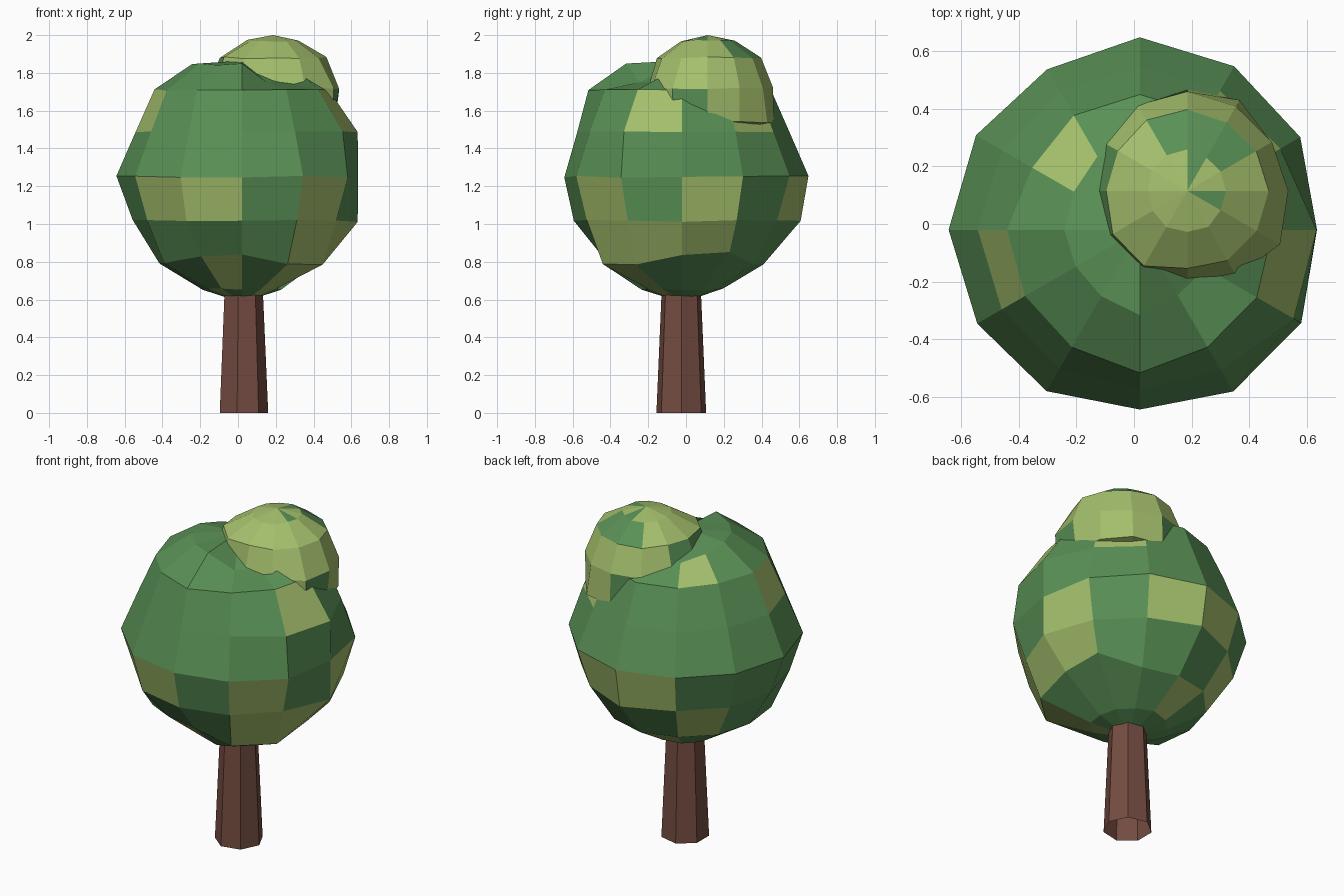
import bpy, bmesh, math, random
from mathutils import Matrix, Vector

if "Cube" in bpy.data.objects:
    bpy.data.objects.remove(bpy.data.objects["Cube"])

SEGMENTS = 12


def make_material(name, rgb):
    mat = bpy.data.materials.new(name)
    mat.use_nodes = True
    mat.diffuse_color = (*rgb, 1)
    mat.node_tree.nodes["Principled BSDF"].inputs["Base Color"].default_value = (*rgb, 1)
    return mat


bark = make_material("bark_brown", (0.175, 0.072, 0.053))
leaf = make_material("leaf_green", (0.1, 0.28, 0.092))
light_leaf = make_material("light_leaf_green", (0.37, 0.52, 0.15))


def finish(bm, name, materials):
    bmesh.ops.recalc_face_normals(bm, faces=bm.faces)
    mesh = bpy.data.meshes.new(name)
    bm.to_mesh(mesh)
    bm.free()
    for mat in materials:
        mesh.materials.append(mat)
    obj = bpy.data.objects.new(name, mesh)
    bpy.context.collection.objects.link(obj)


def leaf_ball(name, center, bottom, rings, top, pattern, seed, bulges):
    """Faceted ball from (radius, height) rings; 'x' in the pattern marks light faces.
    Bulges move single ring points by (radius, height)."""
    rng = random.Random(seed)
    bm = bmesh.new()
    cx, cy = center
    loops = []
    for row, (radius, height) in enumerate(rings):
        loop = []
        for k in range(SEGMENTS):
            angle = math.tau * k / SEGMENTS
            dr, dz = bulges.get((row, k), (0, 0))
            r = radius + dr + rng.uniform(-0.007, 0.007)
            z = height + dz + rng.uniform(-0.005, 0.005)
            loop.append(bm.verts.new((cx + r * math.cos(angle), cy + r * math.sin(angle), z)))
        loops.append(loop)
    low = bm.verts.new((cx, cy, bottom))
    high = bm.verts.new((cx, cy, top))

    def add(verts, row, k):
        bm.faces.new(verts).material_index = int(pattern[row][k] == "x")

    for k in range(SEGMENTS):
        n = (k + 1) % SEGMENTS
        add((low, loops[0][n], loops[0][k]), 0, k)
        for row in range(len(rings) - 1):
            a, b = loops[row], loops[row + 1]
            add((a[k], a[n], b[n], b[k]), row + 1, k)
        add((loops[-1][k], loops[-1][n], high), len(rings), k)
    finish(bm, name, (leaf, light_leaf))


# Tapered seven-sided trunk, open at the ends
bm = bmesh.new()
bmesh.ops.create_cone(bm, cap_ends=False, segments=7, radius1=0.135, radius2=0.102, depth=0.75)
bmesh.ops.rotate(bm, verts=bm.verts, matrix=Matrix.Rotation(-math.pi / 2, 3, "Z"))
bmesh.ops.translate(bm, verts=bm.verts, vec=Vector((0.025, -0.025, 0.375)))
finish(bm, "trunk", (bark,))

# Main crown, patterns run counter-clockwise from +x, lowest row first
leaf_ball(
    "main_crown", (0.02, -0.02), 0.585,
    [(0.21, 0.655), (0.43, 0.79), (0.58, 1.02), (0.65, 1.25),
     (0.56, 1.49), (0.465, 1.71), (0.26, 1.845)], 1.865,
    [".......x..x.",
     "...x....x.x.",
     "x...x.....xx",
     "x.xx...xx.x.",
     "............",
     ".x....x....x",
     "....x.......",
     "............"],
    4, {(1, 0): (0.02, 0.05), (1, 1): (0.07, 0.06), (1, 7): (0.04, 0), (1, 8): (0, 0.04),
        (1, 9): (0, 0.05), (1, 10): (0.06, 0), (1, 11): (0.06, 0),
        (4, 0): (0.06, 0), (4, 11): (0.05, 0), (2, 0): (0.04, -0.01), (2, 3): (0.04, 0),
        (3, 0): (-0.03, 0), (3, 9): (-0.025, 0), (3, 3): (0.015, 0), (3, 6): (0.015, 0),
        (5, 9): (0.025, 0), (6, 9): (0.03, 0), (5, 5): (-0.03, 0),
        (6, 3): (0, -0.04), (6, 4): (0.03, -0.06), (6, 5): (0, -0.03),
        (6, 10): (0, -0.09), (6, 11): (0, -0.09)})

# Small offset crown on top
leaf_ball(
    "top_crown", (0.185, 0.115), 1.54,
    [(0.24, 1.51), (0.335, 1.54), (0.345, 1.72), (0.28, 1.88), (0.14, 1.97)], 2.0,
    ["xxxxxxxxxxxx",
     "xxxx.xxxxxxx",
     "xxx.xxxxxxx.",
     "xxxxx..xxxxx",
     "x...xxxxxxxx",
     "xx.xxxxxxxx."],
    9, {(1, 11): (0.03, 0), (1, 2): (0.03, 0), (1, 3): (0.02, 0),
        (2, 8): (-0.02, 0), (2, 9): (-0.03, 0), (2, 11): (0.02, 0), (2, 0): (0.01, 0),
        (3, 7): (0.02, 0), (3, 8): (0.02, 0), (3, 9): (-0.015, 0)})
